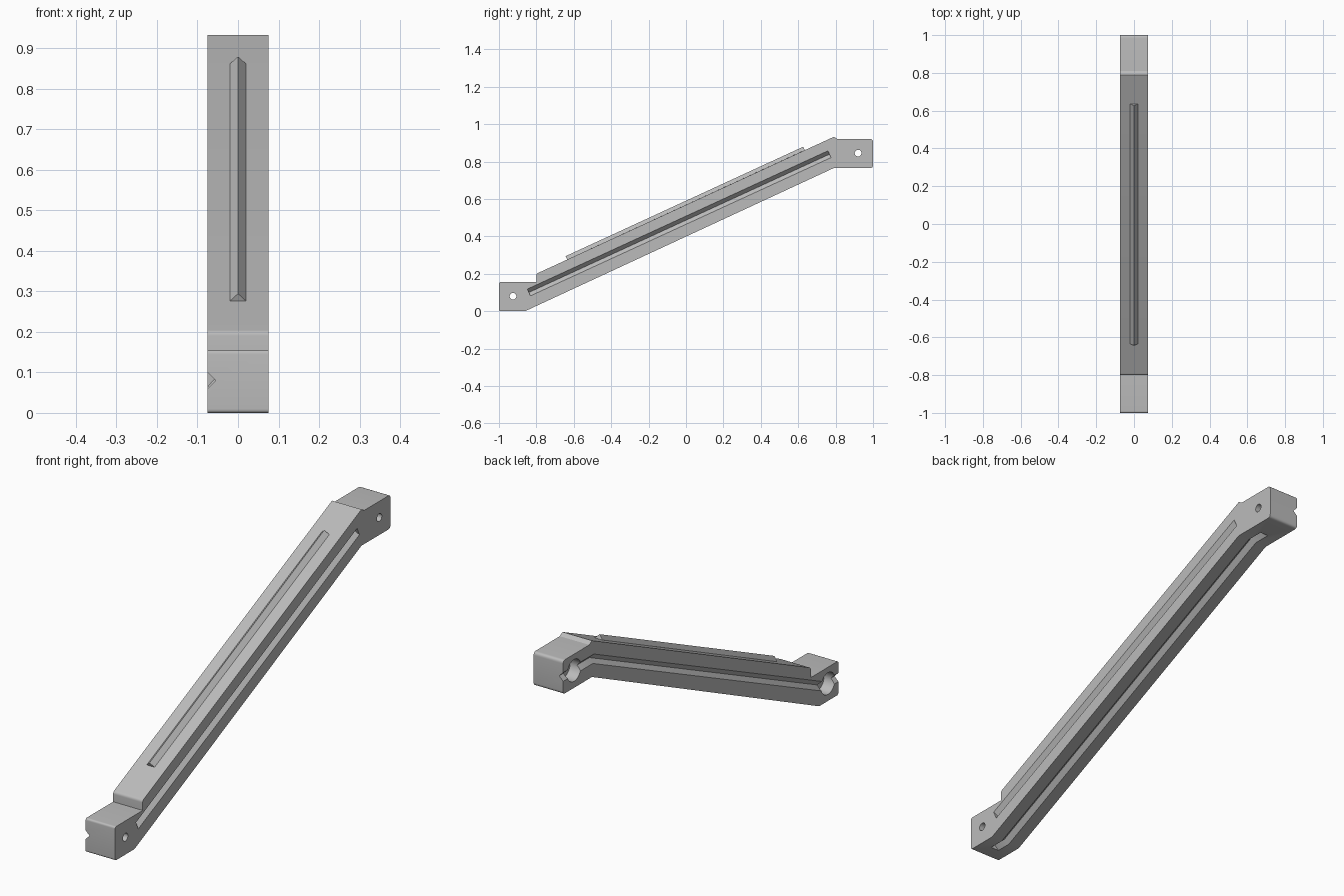
import bpy, bmesh, math
from mathutils import Vector

old = bpy.data.objects.get("Cube")
if old:
    bpy.data.objects.remove(old)

HALF = 0.075      # half width of the strut
V = 0.02          # half size of the rib and groove section

grey = bpy.data.materials.new("light grey")
grey.use_nodes = True
grey.diffuse_color = (0.5, 0.5, 0.5, 1)
grey.node_tree.nodes["Principled BSDF"].inputs["Base Color"].default_value = (0.5, 0.5, 0.5, 1)


def finish(bm, name):
    bmesh.ops.recalc_face_normals(bm, faces=bm.faces)
    mesh = bpy.data.meshes.new(name)
    bm.to_mesh(mesh)
    bm.free()
    mesh.materials.append(grey)
    obj = bpy.data.objects.new(name, mesh)
    bpy.context.scene.collection.objects.link(obj)
    return obj


def rounded(corners, steps=5):
    """Profile in the y-z plane from (y, z, radius) corners."""
    out = []
    for i, (y, z, r) in enumerate(corners):
        p = Vector((y, z))
        if r == 0:
            out.append(p)
            continue
        a = p + (Vector(corners[i - 1][:2]) - p).normalized() * r
        b = p + (Vector(corners[(i + 1) % len(corners)][:2]) - p).normalized() * r
        for k in range(steps + 1):
            t = k / steps
            out.append(a * (1 - t) ** 2 + p * 2 * t * (1 - t) + b * t * t)
    return out


def extrude_profile(name, points, x0, x1):
    bm = bmesh.new()
    face = bm.faces.new([bm.verts.new((x0, p.x, p.y)) for p in points])
    side = bmesh.ops.extrude_face_region(bm, geom=[face])["geom"]
    verts = [g for g in side if isinstance(g, bmesh.types.BMVert)]
    bmesh.ops.translate(bm, verts=verts, vec=(x1 - x0, 0, 0))
    return finish(bm, name)


def diamond_sweep(name, x, path):
    """Diamond section swept along a y-z path with mitred bends."""
    pts = [Vector(p) for p in path]
    bm = bmesh.new()
    rings = []
    for i, p in enumerate(pts):
        before = (p - pts[i - 1]).normalized() if i else (pts[1] - p).normalized()
        after = (pts[i + 1] - p).normalized() if i < len(pts) - 1 else before
        d = (before + after).normalized()
        n = Vector((-d.y, d.x)) * V / d.dot(after)
        rings.append([bm.verts.new(c) for c in (
            (x - V, p.x, p.y), (x, p.x + n.x, p.y + n.y),
            (x + V, p.x, p.y), (x, p.x - n.x, p.y - n.y))])
    for a, b in zip(rings, rings[1:]):
        for k in range(4):
            j = (k + 1) % 4
            bm.faces.new((a[k], a[j], b[j], b[k]))
    bm.faces.new(rings[0])
    bm.faces.new(rings[-1])
    return finish(bm, name)


def bore(name, y, z, radius, x0, x1):
    points = [Vector((y + radius * math.cos(t * math.tau / 32),
                      z + radius * math.sin(t * math.tau / 32))) for t in range(32)]
    return extrude_profile(name, points, x0, x1)


# Sloping strut with a flat block at each end
strut = extrude_profile("strut", rounded([
    (-1, 0, 0.01), (-0.86, 0, 0), (0.79, 0.765, 0), (1, 0.765, 0.015),
    (1, 0.92, 0.015), (0.81, 0.92, 0), (0.79, 0.932, 0), (-0.8, 0.2, 0.01),
    (-0.8, 0.155, 0), (-1, 0.155, 0.01)]), -HALF, HALF)

# Grooves on both sides and underneath
cutters = [
    diamond_sweep("left_groove", HALF, [(-0.84, 0.1), (0.767, 0.839)]),
    diamond_sweep("right_groove", -HALF,
                  [(-1.1, 0.08), (-0.89, 0.08), (0.78, 0.845), (1.1, 0.845)]),
    diamond_sweep("bottom_groove", 0,
                  [(-0.93, 0), (-0.86, 0), (0.79, 0.765), (0.87, 0.765)]),
]
# Pin hole through each block, with a wide socket on the right side
for end, y, z in (("front", -0.925, 0.08), ("back", 0.92, 0.845)):
    cutters.append(bore(end + "_pin_hole", y, z, 0.018, -0.2, 0.2))
    cutters.append(bore(end + "_socket", y, z, 0.05, -0.2, -HALF + 0.055))

for cutter in cutters:
    cutter.hide_render = True
    cutter.hide_set(True)
    mod = strut.modifiers.new(cutter.name, 'BOOLEAN')
    mod.operation = 'DIFFERENCE'
    mod.solver = 'EXACT'
    mod.object = cutter

# Apply the cuts and remove the helpers
bpy.context.view_layer.update()
graph = bpy.context.evaluated_depsgraph_get()
cut = bpy.data.meshes.new_from_object(strut.evaluated_get(graph))
strut.modifiers.clear()
strut.data = cut
for cutter in cutters:
    bpy.data.objects.remove(cutter)

# Locating rib along the top of the strut
rib = diamond_sweep("top_rib", 0, [(-0.635, 0.276), (0.635, 0.861)])

for obj in (strut, rib):
    bpy.ops.object.select_all(action='DESELECT')
    obj.select_set(True)
    bpy.context.view_layer.objects.active = obj
    bpy.ops.object.shade_smooth_by_angle(angle=math.radians(25))
